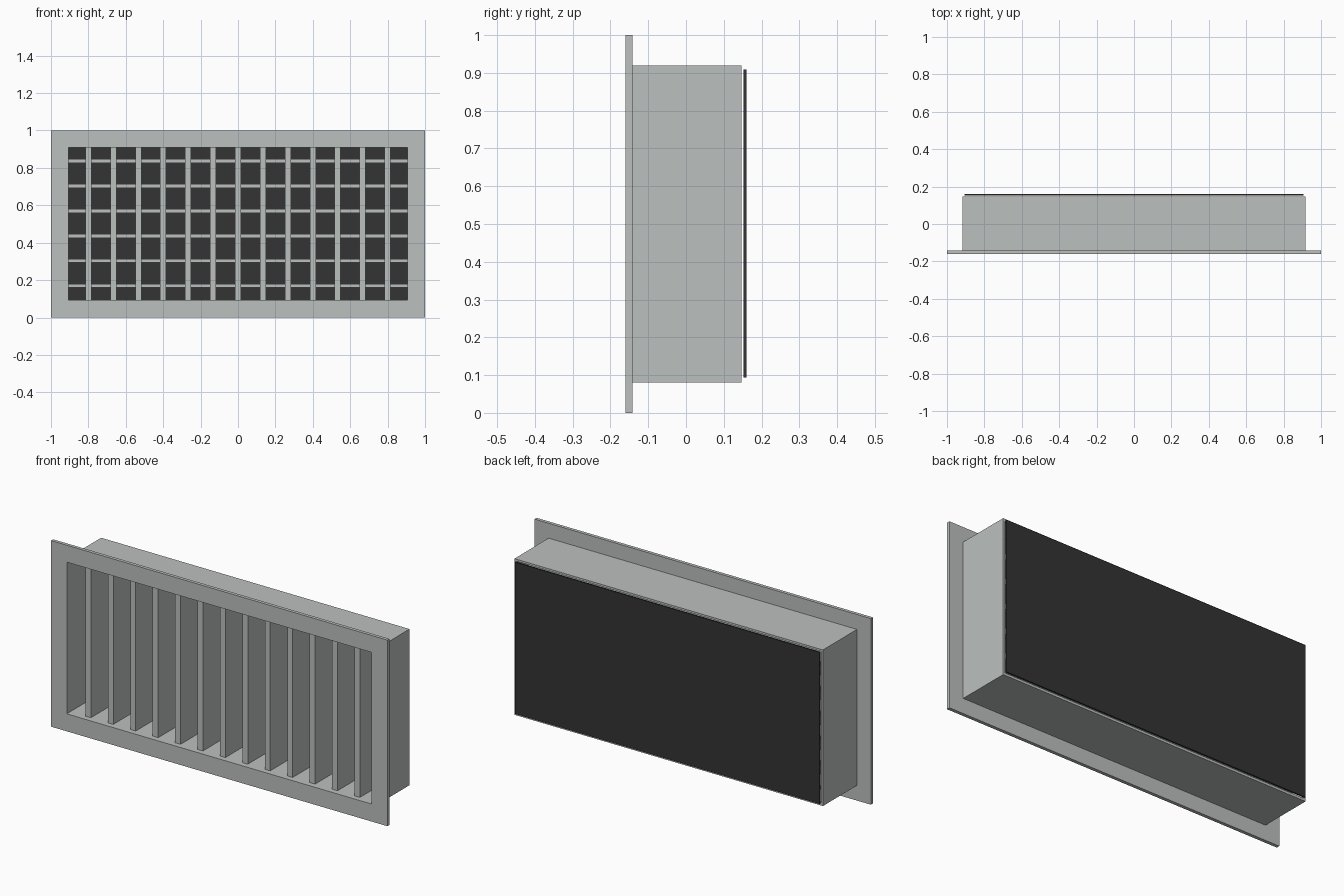
import bpy
import bmesh

cube = bpy.data.objects.get("Cube")
if cube:
    bpy.data.objects.remove(cube, do_unlink=True)


def material(name, rgb):
    m = bpy.data.materials.new(name)
    m.use_nodes = True
    m.diffuse_color = (*rgb, 1)
    m.node_tree.nodes["Principled BSDF"].inputs["Base Color"].default_value = (*rgb, 1)
    return m


METAL = material("light grey metal", (0.50, 0.53, 0.515))
DARK = material("dark backing", (0.033, 0.033, 0.033))


def finish(name, bm, mat):
    bmesh.ops.recalc_face_normals(bm, faces=bm.faces)
    mesh = bpy.data.meshes.new(name)
    bm.to_mesh(mesh)
    bm.free()
    mesh.materials.append(mat)
    obj = bpy.data.objects.new(name, mesh)
    bpy.context.collection.objects.link(obj)
    return obj


def box(name, x, y, z, mat):
    """Box from (low, high) ranges on each axis."""
    bm = bmesh.new()
    bmesh.ops.create_cube(bm, size=1)
    for v in bm.verts:
        for i, (low, high) in enumerate((x, y, z)):
            v.co[i] = high if v.co[i] > 0 else low
    return finish(name, bm, mat)


def ring(name, outer, inner, y, mat):
    """Rectangular tube along y; outer and inner are (half width, bottom, top)."""
    bm = bmesh.new()

    def loop(rect, depth):
        w, low, high = rect
        corners = ((-w, low), (w, low), (w, high), (-w, high))
        return [bm.verts.new((px, depth, pz)) for px, pz in corners]

    loops = [loop(outer, y[0]), loop(outer, y[1]), loop(inner, y[1]), loop(inner, y[0])]
    for a, b in zip(loops, loops[1:] + loops[:1]):
        for i in range(4):
            j = (i + 1) % 4
            bm.faces.new((a[i], a[j], b[j], b[i]))
    return finish(name, bm, mat)


opening = (0.906, 0.094, 0.909)

# Front flange and the duct collar behind it
ring("front_flange", (1, 0, 1), opening, (-0.16, -0.142), METAL)
ring("duct_collar", (0.917, 0.081, 0.92), opening, (-0.142, 0.147), METAL)

# Upright blades in front
SPACING = 0.1333
for i in range(13):
    cx = (i - 6) * SPACING
    box(f"upright_blade_{i + 1}", (cx - 0.016, cx + 0.016), (-0.13, 0.025),
        opening[1:], METAL)

# Level blades behind the upright ones
for i in range(6):
    cz = 0.503 + (i - 2.5) * SPACING
    box(f"level_blade_{i + 1}", (-opening[0], opening[0]), (0.025, 0.135),
        (cz - 0.01, cz + 0.01), METAL)

# Dark backing panel, just clear of the collar
box("backing_panel", (-opening[0], opening[0]), (0.152, 0.16), opening[1:], DARK)
